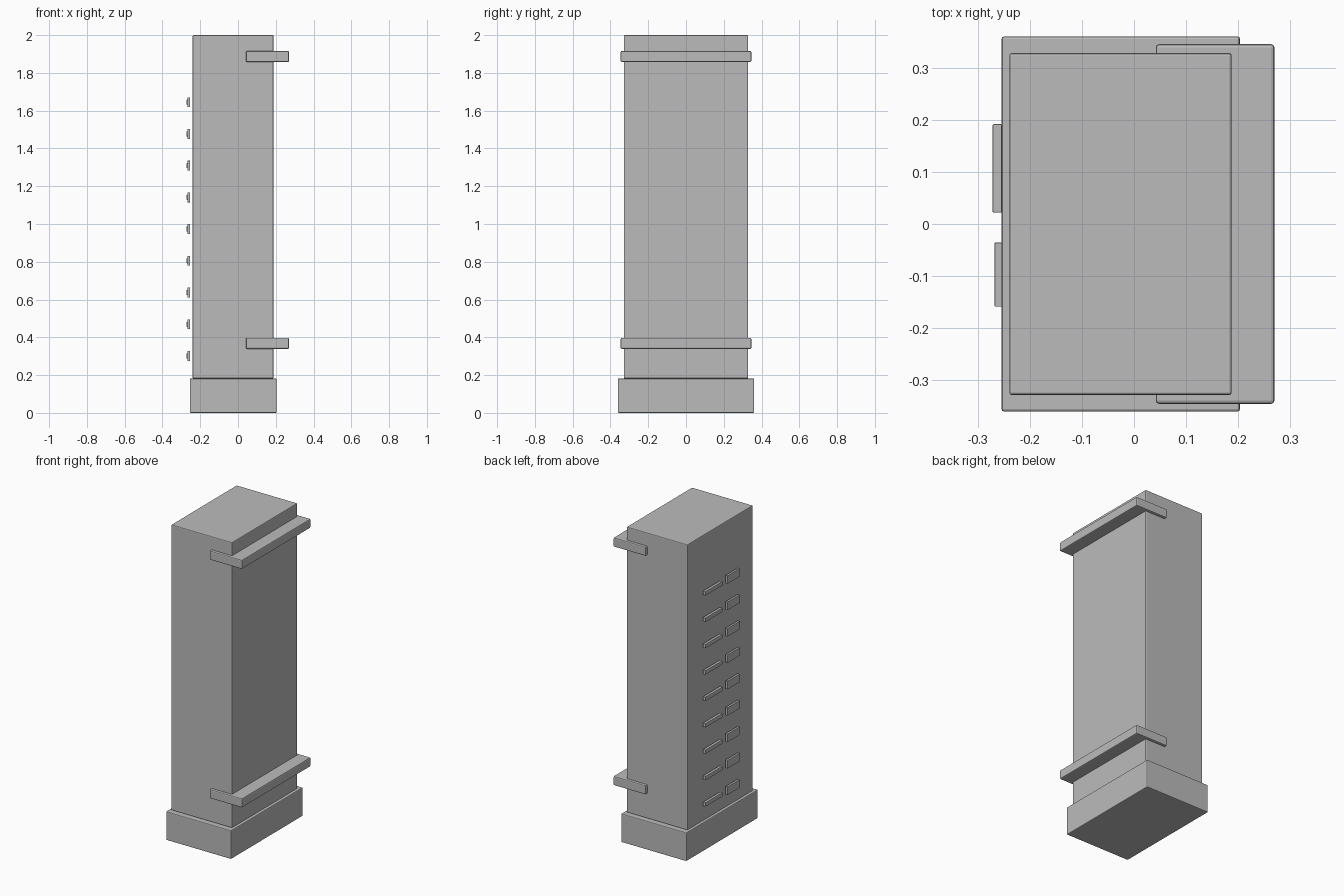
import bpy
import bmesh

if "Cube" in bpy.data.objects:
    bpy.data.objects.remove(bpy.data.objects["Cube"])

grey = bpy.data.materials.new("plain_grey")
grey.diffuse_color = (0.5, 0.5, 0.5, 1.0)
grey.use_nodes = True
grey.node_tree.nodes["Principled BSDF"].inputs["Base Color"].default_value = grey.diffuse_color


def box(name, x, y, z, bevel):
    """Bevelled box given by its (min, max) extents on each axis."""
    bm = bmesh.new()
    bmesh.ops.create_cube(bm, size=1.0)
    for v in bm.verts:
        for i, (lo, hi) in enumerate((x, y, z)):
            v.co[i] = lo if v.co[i] < 0 else hi
    mesh = bpy.data.meshes.new(name)
    bm.to_mesh(mesh)
    bm.free()
    mesh.materials.append(grey)
    ob = bpy.data.objects.new(name, mesh)
    bpy.context.collection.objects.link(ob)
    mod = ob.modifiers.new("rounded_edges", 'BEVEL')
    mod.width = bevel
    mod.segments = 2
    return ob


# Plinth and tall cabinet
box("plinth", (-0.255, 0.204), (-0.361, 0.361), (0.0, 0.182), 0.005)
box("cabinet", (-0.24, 0.188), (-0.329, 0.329), (0.182, 2.0), 0.005)

# Wall brackets that wrap the rear edge
for name, z in (("lower_bracket", 0.368), ("upper_bracket", 1.887)):
    box(name, (0.042, 0.27), (-0.346, 0.346), (z - 0.029, z + 0.029), 0.006)

# Column of handles and label plates, standing just off the door face
for i in range(9):
    z = 0.301 + i * 0.168
    box(f"handle_{i + 1}", (-0.272, -0.254), (0.022, 0.192),
        (z - 0.013, z + 0.013), 0.002)
    box(f"label_plate_{i + 1}", (-0.268, -0.254), (-0.159, -0.036),
        (z - 0.026, z + 0.026), 0.001)
